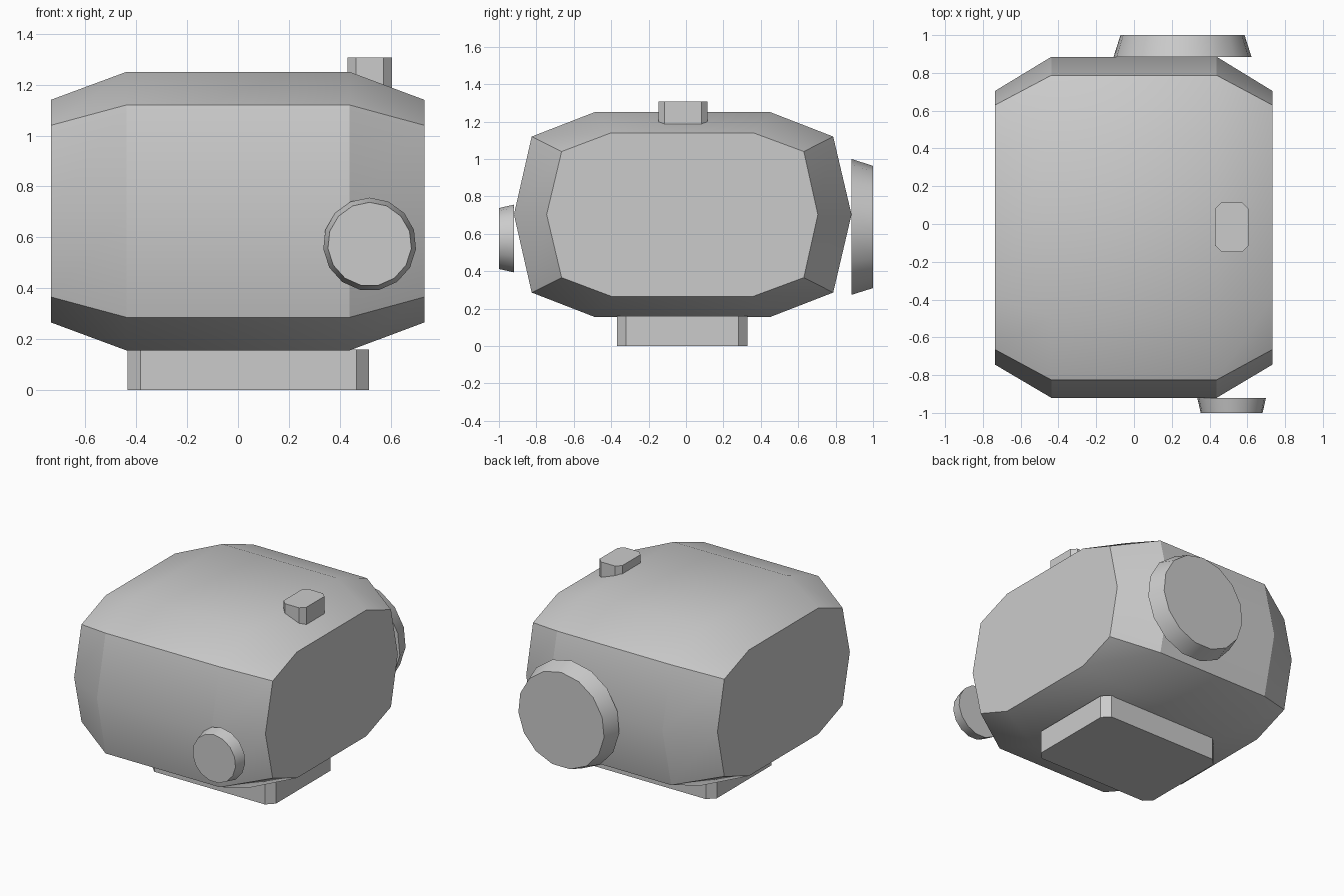
import bpy, bmesh, math

cube = bpy.data.objects.get("Cube")
if cube:
    bpy.data.objects.remove(cube, do_unlink=True)

grey = bpy.data.materials.new("plain_grey")
grey.use_nodes = True
grey.diffuse_color = (0.6, 0.6, 0.6, 1)
grey.node_tree.nodes["Principled BSDF"].inputs["Base Color"].default_value = (0.6, 0.6, 0.6, 1)


def loft(name, rings):
    """Skin a row of equal closed rings, cap both ends, shade smooth by angle."""
    bm = bmesh.new()
    loops = [[bm.verts.new(p) for p in ring] for ring in rings]
    n = len(loops[0])
    for a, b in zip(loops, loops[1:]):
        for i in range(n):
            j = (i + 1) % n
            bm.faces.new((a[i], a[j], b[j], b[i]))
    bm.faces.new(loops[0])
    bm.faces.new(loops[-1])
    bmesh.ops.recalc_face_normals(bm, faces=bm.faces)
    mesh = bpy.data.meshes.new(name)
    bm.to_mesh(mesh)
    bm.free()
    mesh.materials.append(grey)
    obj = bpy.data.objects.new(name, mesh)
    bpy.context.collection.objects.link(obj)
    bpy.ops.object.select_all(action='DESELECT')
    obj.select_set(True)
    bpy.context.view_layer.objects.active = obj
    bpy.ops.object.shade_smooth_by_angle(angle=math.radians(30))
    return obj


def body_ring(x, upper, mid_z=0.703):
    """Ten-sided section: upper half given front to back, lower half mirrored."""
    lower = [(y, 2 * mid_z - z) for y, z in reversed(upper[1:-1])]
    return [(x, y, z) for y, z in upper + lower]


def block(name, x, y, z, c):
    """Upright block with chamfered corners; x, y, z are (low, high) pairs."""
    outline = [(x[0] + c, y[0]), (x[1] - c, y[0]), (x[1], y[0] + c), (x[1], y[1] - c),
               (x[1] - c, y[1]), (x[0] + c, y[1]), (x[0], y[1] - c), (x[0], y[0] + c)]
    return loft(name, [[(px, py, h) for px, py in outline] for h in z])


def knob(name, x, z, radius, y_inner, y_outer, sides=15):
    """Round disc on the y axis, tapering outwards."""
    def ring(y, r):
        turns = [math.tau * i / sides for i in range(sides)]
        return [(x + r * math.sin(t), y, z + r * math.cos(t)) for t in turns]
    return loft(name, [ring(y_inner, radius), ring(y_outer, radius * 0.9)])


# Faceted main body: wide middle, narrower ends
middle = [(-0.92, 0.703), (-0.825, 1.12), (-0.49, 1.25), (0.452, 1.25), (0.787, 1.12), (0.885, 0.703)]
end = [(-0.745, 0.703), (-0.665, 1.04), (-0.40, 1.14), (0.36, 1.14), (0.63, 1.04), (0.705, 0.703)]
loft("body", [body_ring(-0.735, end), body_ring(-0.438, middle),
              body_ring(0.438, middle), body_ring(0.732, end)])

# Foot below and button on top
block("base", (-0.433, 0.515), (-0.37, 0.33), (0, 0.16), 0.05)
block("top_button", (0.43, 0.605), (-0.148, 0.115), (1.187, 1.307), 0.033)

# Front knob and larger back disc
knob("front_knob", 0.517, 0.573, 0.183, -0.92, -1.0)
knob("back_disc", 0.257, 0.633, 0.367, 0.885, 1.0)
